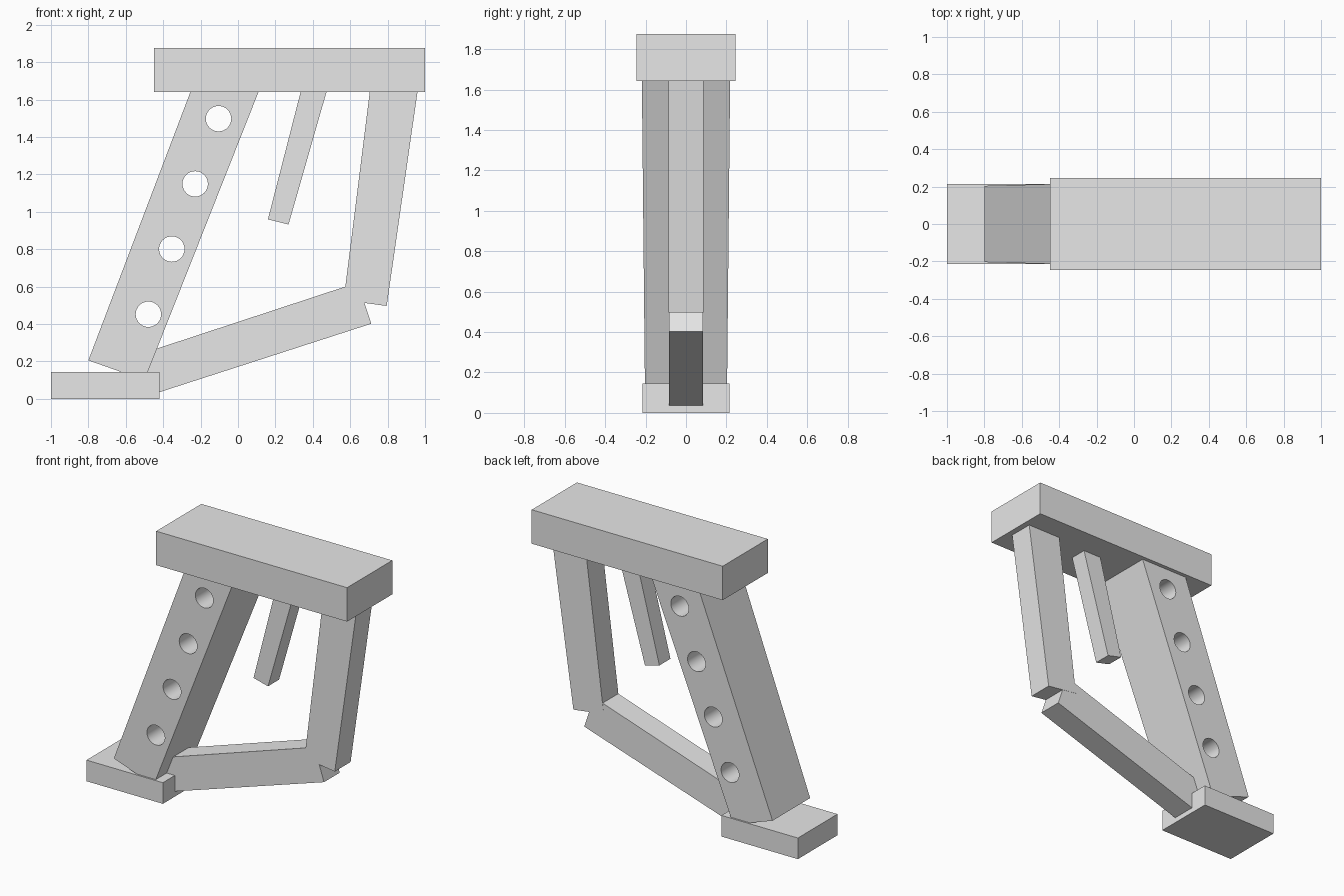
import bpy
import bmesh
from math import radians

cube = bpy.data.objects.get("Cube")
if cube:
    bpy.data.objects.remove(cube, do_unlink=True)

# Single plain grey finish
grey = bpy.data.materials.new("plain_grey")
grey.use_nodes = True
grey.diffuse_color = (0.8, 0.8, 0.8, 1)
grey.node_tree.nodes["Principled BSDF"].inputs["Base Color"].default_value = (0.8, 0.8, 0.8, 1)


def prism(name, outline, depth):
    """Extrude an x-z outline through y; depth is a half width, or a function of z."""
    half = depth if callable(depth) else lambda z: depth
    bm = bmesh.new()
    front = [bm.verts.new((x, -half(z), z)) for x, z in outline]
    back = [bm.verts.new((x, half(z), z)) for x, z in outline]
    bm.faces.new(front)
    bm.faces.new(back[::-1])
    n = len(outline)
    for i in range(n):
        j = (i + 1) % n
        bm.faces.new((front[i], back[i], back[j], front[j]))
    bmesh.ops.recalc_face_normals(bm, faces=bm.faces)
    mesh = bpy.data.meshes.new(name)
    bm.to_mesh(mesh)
    bm.free()
    mesh.materials.append(grey)
    obj = bpy.data.objects.new(name, mesh)
    bpy.context.collection.objects.link(obj)
    return obj


def block(name, x0, x1, z0, z1, depth):
    return prism(name, [(x0, z0), (x1, z0), (x1, z1), (x0, z1)], depth)


# Top and base blocks
block("top_block", -0.45, 1.0, 1.642, 1.875, 0.245)
block("base_block", -1.0, -0.42, 0, 0.145, 0.215)

# Slanted main leg, slightly narrower towards its foot
main_leg = prism("main_leg",
                 [(-0.80, 0.206), (-0.50, 0.10), (0.133, 1.70), (-0.232, 1.70)],
                 lambda z: 0.202 + 0.01 * z)

# Slim hanging lever
prism("lever", [(0.16, 0.96), (0.27, 0.932), (0.49, 1.70), (0.35, 1.70)], 0.06)

# Upright and sloping bars of the guard
prism("guard_upright", [(0.565, 0.528), (0.795, 0.497), (0.968, 1.70), (0.712, 1.70)], 0.086)
prism("guard_bar", [(-0.50, 0.01), (0.713, 0.402), (0.64, 0.622), (-0.50, 0.247)], 0.085)

# Row of round holes through the main leg
for i in range(4):
    bpy.ops.mesh.primitive_cylinder_add(
        vertices=32, radius=0.068, depth=1,
        location=(-0.104 - 0.125 * i, 0, 1.498 - 0.3485 * i),
        rotation=(radians(90), 0, 0))
    cutter = bpy.context.object
    cutter.name = "hole_cutter"
    cutter.hide_render = True
    cutter.data.materials.append(grey)
    cut = main_leg.modifiers.new("hole", "BOOLEAN")
    cut.operation = "DIFFERENCE"
    cut.solver = "EXACT"
    cut.object = cutter
    bpy.context.view_layer.objects.active = main_leg
    bpy.ops.object.modifier_apply(modifier=cut.name)
    bpy.data.objects.remove(cutter, do_unlink=True)

# Smooth hole walls, sharp edges elsewhere
bpy.ops.object.select_all(action="DESELECT")
main_leg.select_set(True)
bpy.context.view_layer.objects.active = main_leg
bpy.ops.object.shade_smooth_by_angle(angle=radians(30))
